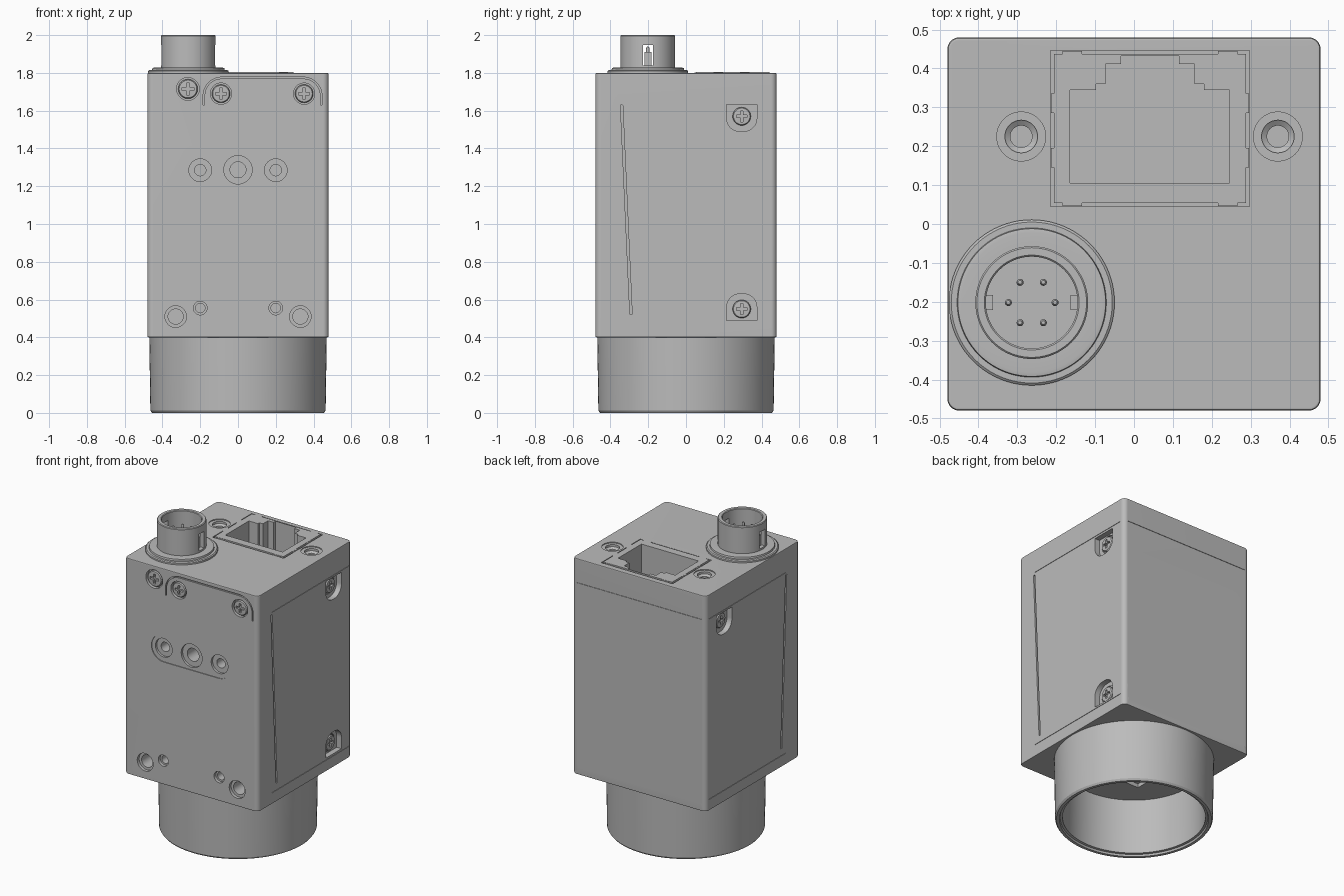
import bpy, bmesh, math
from math import cos, sin, pi
from mathutils import Matrix, Vector

if "Cube" in bpy.data.objects:
    bpy.data.objects.remove(bpy.data.objects["Cube"])

GREY = (0.5, 0.5, 0.5, 1)
metal = bpy.data.materials.new("grey metal")
metal.use_nodes = True
metal.diffuse_color = GREY
metal.node_tree.nodes["Principled BSDF"].inputs["Base Color"].default_value = GREY

H, TOP, BASE = 0.48, 1.8, 0.4


def face_frame(u, v, w, origin):
    """Matrix taking face coordinates (across, up, outward) to the model."""
    m = Matrix((u, v, w)).transposed().to_4x4()
    m.translation = origin
    return m


X, Y, Z = Vector((1, 0, 0)), Vector((0, 1, 0)), Vector((0, 0, 1))
FRONT = face_frame(X, Z, -Y, -Y * H)
BACK = face_frame(X, Z, Y, Y * H)
LEFT = face_frame(Y, Z, X, X * H)
RIGHT = face_frame(Y, Z, -X, -X * H)
UPPER = face_frame(X, Y, Z, Z * TOP)


def finish(name, bm, frame=Matrix()):
    bm.transform(frame)
    bmesh.ops.recalc_face_normals(bm, faces=bm.faces)
    mesh = bpy.data.meshes.new(name)
    bm.to_mesh(mesh)
    bm.free()
    mesh.materials.append(metal)
    ob = bpy.data.objects.new(name, mesh)
    bpy.context.collection.objects.link(ob)
    return ob


def prism(name, frame, pts, low, high):
    bm = bmesh.new()
    face = bm.faces.new([bm.verts.new((u, v, low)) for u, v in pts])
    new = bmesh.ops.extrude_face_region(bm, geom=[face])["geom"]
    bmesh.ops.translate(bm, vec=(0, 0, high - low),
                        verts=[g for g in new if isinstance(g, bmesh.types.BMVert)])
    return finish(name, bm, frame)


def lathe(name, frame, centre, profile, steps=64):
    bm = bmesh.new()
    vs = [bm.verts.new((r, 0, z)) for r, z in profile]
    es = [bm.edges.new(p) for p in zip(vs, vs[1:])]
    bmesh.ops.spin(bm, geom=vs + es, cent=(0, 0, 0), axis=(0, 0, 1),
                   angle=2 * pi, steps=steps, use_duplicate=False)
    bmesh.ops.remove_doubles(bm, verts=bm.verts, dist=1e-5)
    return finish(name, bm, frame @ Matrix.Translation((*centre, 0)))


def rect(u0, u1, v0, v1):
    return [(u0, v0), (u1, v0), (u1, v1), (u0, v1)]


def round_rect(u0, u1, v0, v1, radii, n=8):
    """Radii run from lower left, anticlockwise."""
    pts = []
    corners = ((u0, v0, 1, 1), (u1, v0, -1, 1), (u1, v1, -1, -1), (u0, v1, 1, -1))
    for k, ((u, v, su, sv), r) in enumerate(zip(corners, radii)):
        for i in range(n + 1 if r else 1):
            a = pi + k * pi / 2 + i * pi / 2 / n
            pts.append((u + su * r + r * cos(a), v + sv * r + r * sin(a)) if r else (u, v))
    return pts


def circle(u, v, r, n=40):
    return [(u + r * cos(2 * pi * i / n), v + r * sin(2 * pi * i / n)) for i in range(n)]


def cut(target, cutter):
    mod = target.modifiers.new("cut", "BOOLEAN")
    mod.operation, mod.solver, mod.object = "DIFFERENCE", "EXACT", cutter
    bpy.context.view_layer.update()
    done = target.evaluated_get(bpy.context.evaluated_depsgraph_get())
    mesh = bpy.data.meshes.new_from_object(done)
    target.modifiers.clear()
    target.data = mesh
    bpy.data.objects.remove(cutter)


def carve(target, frame, pts, depth):
    cut(target, prism("cutter", frame, pts, -depth, 0.05))


# Housing block with rounded corners
bm = bmesh.new()
bmesh.ops.create_cube(bm, size=1)
bm.transform(Matrix.Translation((0, 0, (TOP + BASE) / 2)) @ Matrix.Diagonal((2 * H, 2 * H, TOP - BASE, 1)))
upright = [e for e in bm.edges if abs(e.verts[0].co.z - e.verts[1].co.z) > 1]
bmesh.ops.bevel(bm, geom=upright, offset=0.03, segments=5, profile=0.5, affect="EDGES")
rims = [e for e in bm.edges if abs(e.verts[0].co.z - e.verts[1].co.z) < 0.01]
bmesh.ops.bevel(bm, geom=rims, offset=0.008, segments=2, profile=0.5, affect="EDGES")
housing = finish("housing", bm)

# Cross-head screw, copied to every position
screw_master = lathe("screw_master", Matrix(), (0, 0),
                     [(0, -0.03), (1, -0.03), (1, -0.006), (0.9, 0), (0, 0.003)], 40)
for across, up in ((0.6, 0.15), (0.15, 0.6)):
    cut(screw_master, prism("cutter", Matrix(), rect(-across, across, -up, up), -0.014, 0.05))


def screw(name, frame, u, v, r, sink):
    carve(housing, frame, circle(u, v, r), sink + 0.02)
    m = frame @ Matrix.Translation((u, v, -sink)) @ Matrix.Diagonal((r * 0.86, r * 0.86, 1, 1))
    mesh = screw_master.data.copy()
    mesh.transform(m)
    if m.determinant() < 0:
        mesh.flip_normals()
    bpy.context.collection.objects.link(bpy.data.objects.new(name, mesh))


def socket(frame, u, v, outer, inner, depth=0.02):
    carve(housing, frame, circle(u, v, outer), depth)
    carve(housing, frame, circle(u, v, inner), 0.12)


# Front: mounting recess, tapped holes, arched groove and screws
carve(housing, FRONT, round_rect(-0.285, 0.285, 1.195, 1.37, [0.087] * 4), 0.005)
socket(FRONT, 0, 1.287, 0.075, 0.042)
for s in (-1, 1):
    socket(FRONT, s * 0.2, 1.285, 0.06, 0.03)
    socket(FRONT, s * 0.33, 0.51, 0.057, 0.04)
    socket(FRONT, s * 0.2, 0.555, 0.036, 0.025)
outer = round_rect(-0.185, 0.445, 1.63, 1.778, [0, 0, 0.1, 0.1])
inner = round_rect(-0.177, 0.437, 1.63, 1.77, [0, 0, 0.092, 0.092])
arch = outer[1:] + outer[:1] + inner[:1] + inner[:0:-1]
carve(housing, FRONT, arch, 0.01)
for i, (u, v, r) in enumerate(((-0.265, 1.715, 0.06), (-0.09, 1.69, 0.056), (0.35, 1.69, 0.056))):
    screw(f"front_screw_{i + 1}", FRONT, u, v, r, 0.003)

# Sides: slanted slit, panel joints and pocketed screws
for side, frame in (("left", LEFT), ("right", RIGHT)):
    carve(housing, frame, [(-0.297, 0.52), (-0.285, 0.52), (-0.335, 1.63), (-0.347, 1.63)], 0.015)
    for z in (0.475, 1.645):
        carve(housing, frame, rect(-0.335, 0.45, z - 0.002, z + 0.002), 0.003)
    carve(housing, frame, round_rect(0.215, 0.375, 1.49, 1.632, [0.07, 0.07, 0, 0]), 0.035)
    carve(housing, frame, round_rect(0.215, 0.375, 0.488, 0.63, [0, 0, 0.07, 0.07]), 0.035)
    for level, z in (("upper", 1.57), ("lower", 0.55)):
        screw(f"{side}_{level}_screw", frame, 0.295, z, 0.056, 0.022)

# Back: shallow label recess and panel joints
carve(housing, BACK, round_rect(-0.42, 0.42, 0.66, 1.47, [0.07] * 4), 0.003)
for z in (0.45, 1.645):
    carve(housing, BACK, rect(-0.45, 0.45, z - 0.002, z + 0.002), 0.003)

# Top: countersunk locking holes
for u in (-0.29, 0.37):
    cut(housing, lathe("cutter", UPPER, (u, 0.225),
                       [(0, -0.15), (0.028, -0.15), (0.028, -0.03), (0.042, -0.02),
                        (0.042, -0.006), (0.063, -0.006), (0.063, 0.05), (0, 0.05)], 40))

# Network jack set in a clearance slot
MID = 0.041
carve(housing, UPPER, rect(-0.215, 0.297, 0.045, 0.446), 0.45)
jack = prism("network_jack", UPPER, rect(-0.206, 0.288, 0.054, 0.437), -0.46, 0.004)
half = [(0.205, 0.105), (0.205, 0.345), (0.139, 0.345), (0.139, 0.36),
        (0.114, 0.36), (0.114, 0.412), (0.075, 0.412), (0.075, 0.432)]
carve(jack, UPPER, [(MID + u, v) for u, v in half] + [(MID - u, v) for u, v in half[::-1]], 0.4)
for s in (-1, 1):
    for v in (0.17, 0.31):
        u = MID + s * 0.25
        prism("jack_side_spring", UPPER, rect(u - 0.005, u + 0.005, v - 0.025, v + 0.025), -0.1, 0.003)
    for v in (0.05, 0.441):
        u = MID + s * 0.2
        prism("jack_end_spring", UPPER, rect(u - 0.025, u + 0.025, v - 0.004, v + 0.004), -0.1, 0.003)

# Round connector: flange, barrel with keyway slots, pins
PLUG = (-0.263, -0.202)
connector = lathe("round_connector", UPPER, PLUG,
                  [(0, -0.02), (0.213, -0.02), (0.213, 0.01), (0.207, 0.015), (0.192, 0.015),
                   (0.19, 0.026), (0.18, 0.028), (0.145, 0.028), (0.145, 0.196), (0.141, 0.2),
                   (0.122, 0.2), (0.118, 0.196), (0.118, 0.03), (0, 0.03)], 80)
cut(connector, prism("cutter", UPPER, rect(PLUG[0] - 0.2, PLUG[0] + 0.2, PLUG[1] - 0.026, PLUG[1] + 0.026),
                     0.04, 0.148))
for s in (-1, 1):
    u = PLUG[0] + s * 0.11
    prism("connector_key", UPPER, rect(u - 0.01, u + 0.01, PLUG[1] - 0.019, PLUG[1] + 0.019), 0.02, 0.11)
for i in range(6):
    a = i * pi / 3
    lathe("connector_pin", UPPER, (PLUG[0] + 0.06 * cos(a), PLUG[1] + 0.06 * sin(a)),
          [(0, 0.02), (0.009, 0.02), (0.009, 0.13), (0.005, 0.138), (0, 0.14)], 16)

# Lens mount tube with bore and sensor window
mount = lathe("lens_mount", Matrix(), (0, 0),
              [(0, 0.41), (0.47, 0.41), (0.464, 0.012), (0.456, 0), (0.438, 0), (0.434, 0.012),
               (0.42, 0.014), (0.416, 0.37), (0, 0.37)], 96)
cut(mount, prism("cutter", Matrix(), rect(-0.19, 0.19, -0.19, 0.19), 0.3, 0.395))

# Shading
bpy.data.objects.remove(screw_master)
bpy.ops.object.select_all(action="DESELECT")
for ob in list(bpy.context.collection.objects):
    if ob.type == "MESH":
        ob.select_set(True)
        bpy.context.view_layer.objects.active = ob
        bpy.ops.object.shade_smooth_by_angle(angle=math.radians(32))
        mod = ob.modifiers.new("even_normals", "WEIGHTED_NORMAL")
        mod.keep_sharp = True
        ob.select_set(False)
